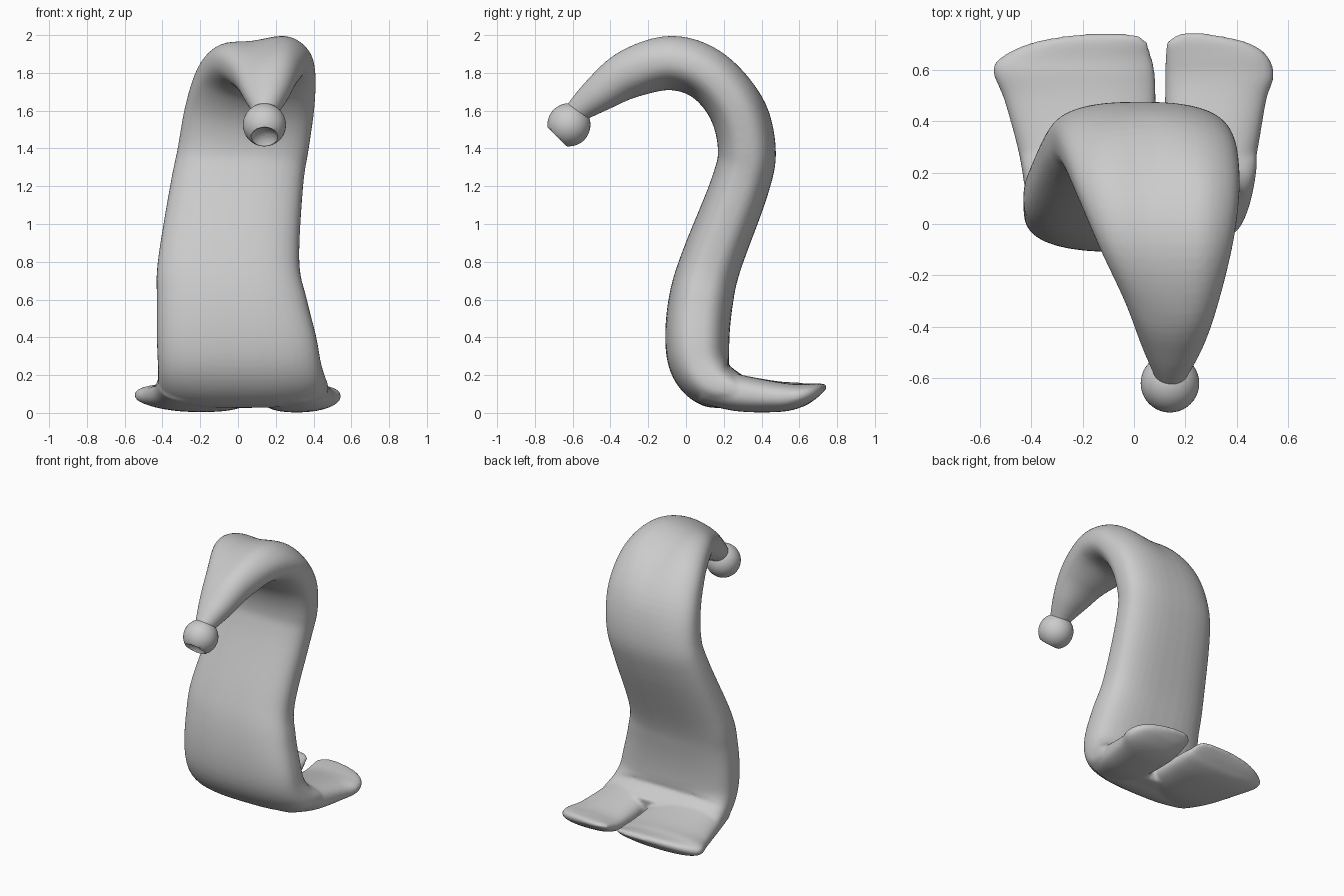
import bpy, bmesh, math
from mathutils import Vector

if "Cube" in bpy.data.objects:
    bpy.data.objects.remove(bpy.data.objects["Cube"])


def catmull(a, b, c, d, t):
    return [0.5 * (2 * q + (r - p) * t + (2 * p - 5 * q + 4 * r - s) * t * t
                   + (3 * q - p - 3 * r + s) * t ** 3)
            for p, q, r, s in zip(a, b, c, d)]


def power(v, e):
    return math.copysign(abs(v) ** e, v)


def loft(name, stations, steps=6, sides=40):
    """Rounded slab: each station is left x, right x, centre y, centre z,
    half thickness, squareness of the cross-section."""
    pts = [stations[0]] + stations + [stations[-1]]
    rows = [catmull(*pts[i:i + 4], k / steps)
            for i in range(len(stations) - 1) for k in range(steps)]
    rows.append(list(stations[-1]))
    bm = bmesh.new()
    rings = []
    for i, (x0, x1, y, z, h, n) in enumerate(rows):
        a, b = rows[max(i - 1, 0)], rows[min(i + 1, len(rows) - 1)]
        tangent = Vector((0, b[2] - a[2], b[3] - a[3])).normalized()
        normal = Vector((0, -tangent.z, tangent.y))
        ring = []
        for k in range(sides):
            ang = 2 * math.pi * k / sides
            sx = power(math.cos(ang), 2 / n)
            sn = power(math.sin(ang), 2 / n)
            p = Vector(((x0 + x1) / 2 + sx * (x1 - x0) / 2, y, z)) + normal * h * sn
            ring.append(bm.verts.new(p))
        rings.append(ring)
    for r, s in zip(rings, rings[1:]):
        for k in range(sides):
            j = (k + 1) % sides
            bm.faces.new((r[k], r[j], s[j], s[k]))
    bm.faces.new(rings[0][::-1])
    bm.faces.new(rings[-1])
    bmesh.ops.recalc_face_normals(bm, faces=bm.faces)
    mesh = bpy.data.meshes.new(name)
    bm.to_mesh(mesh)
    bm.free()
    obj = bpy.data.objects.new(name, mesh)
    bpy.context.collection.objects.link(obj)
    return obj


# Curved body, from the base up and over to the pointed tip
body = loft("curved_body", [
    (-0.44, 0.47, 0.31, 0.11, 0.08, 2.8),
    (-0.44, 0.48, 0.24, 0.125, 0.10, 2.8),
    (-0.425, 0.465, 0.14, 0.165, 0.14, 2.8),
    (-0.425, 0.44, 0.075, 0.26, 0.162, 2.8),
    (-0.43, 0.415, 0.06, 0.40, 0.17, 2.8),
    (-0.43, 0.365, 0.08, 0.60, 0.17, 2.7),
    (-0.425, 0.325, 0.133, 0.80, 0.162, 2.7),
    (-0.36, 0.345, 0.285, 1.20, 0.155, 2.6),
    (-0.32, 0.375, 0.322, 1.40, 0.153, 2.6),
    (-0.28, 0.405, 0.265, 1.62, 0.15, 2.5),
    (-0.22, 0.41, 0.115, 1.795, 0.142, 2.4),
    (-0.14, 0.385, -0.08, 1.86, 0.141, 2.25),
    (-0.035, 0.33, -0.30, 1.80, 0.13, 2.2),
    (0.03, 0.27, -0.47, 1.685, 0.098, 2.1),
    (0.085, 0.20, -0.60, 1.58, 0.058, 2),
])

# Two flaps spreading backwards at the base
left = loft("left_flap", [
    (-0.42, 0.05, 0.10, 0.15, 0.10, 2.4),
    (-0.45, 0.08, 0.28, 0.105, 0.097, 2.4),
    (-0.505, 0.085, 0.48, 0.088, 0.080, 2.4),
    (-0.55, 0.08, 0.60, 0.095, 0.066, 2.4),
    (-0.50, 0.065, 0.66, 0.11, 0.047, 2.4),
    (-0.38, 0.05, 0.71, 0.13, 0.028, 2.4),
    (-0.22, 0.01, 0.738, 0.14, 0.012, 2.4),
])
right = loft("right_flap", [
    (0.11, 0.44, 0.10, 0.15, 0.10, 2.4),
    (0.115, 0.48, 0.28, 0.105, 0.097, 2.4),
    (0.12, 0.515, 0.48, 0.084, 0.080, 2.4),
    (0.12, 0.545, 0.58, 0.088, 0.066, 2.4),
    (0.122, 0.515, 0.66, 0.11, 0.047, 2.4),
    (0.13, 0.43, 0.71, 0.13, 0.028, 2.4),
    (0.18, 0.28, 0.742, 0.14, 0.012, 2.4),
])

# Blend body and flaps into one soft skin
for part in (body, left, right):
    part.select_set(True)
bpy.context.view_layer.objects.active = body
bpy.ops.object.join()
# Shallow saddle across the top of the bend
for v in body.data.vertices:
    if v.co.z > 1.6:
        v.co.z -= 0.03 * math.exp(-((v.co.x - 0.06) / 0.12) ** 2) * min(1, (v.co.z - 1.6) / 0.3)
        v.co.z += 0.012 * math.exp(-((v.co.x - 0.28) / 0.08) ** 2) * min(1, (v.co.z - 1.6) / 0.3)
skin = body.modifiers.new("skin", 'REMESH')
skin.mode = 'VOXEL'
skin.voxel_size = 0.01
skin.use_smooth_shade = True
relax = body.modifiers.new("relax", 'SMOOTH')
relax.factor = 0.5
relax.iterations = 10


# Ball on the tip, with a small hollow at the lower front
def ball(name, loc, r):
    bpy.ops.mesh.primitive_uv_sphere_add(segments=40, ring_count=24, radius=r, location=loc)
    obj = bpy.context.object
    obj.name = name
    bpy.ops.object.shade_smooth()
    return obj


tip = ball("tip_ball", (0.14, -0.62, 1.525), 0.114)
cutter = ball("hollow_cutter", (0.14, -0.725, 1.42), 0.092)
cutter.hide_render = True
cutter.hide_set(True)
cut = tip.modifiers.new("hollow", 'BOOLEAN')
cut.operation = 'DIFFERENCE'
cut.object = cutter
bpy.context.view_layer.objects.active = tip
tip.select_set(True)
bpy.ops.object.shade_smooth_by_angle()
